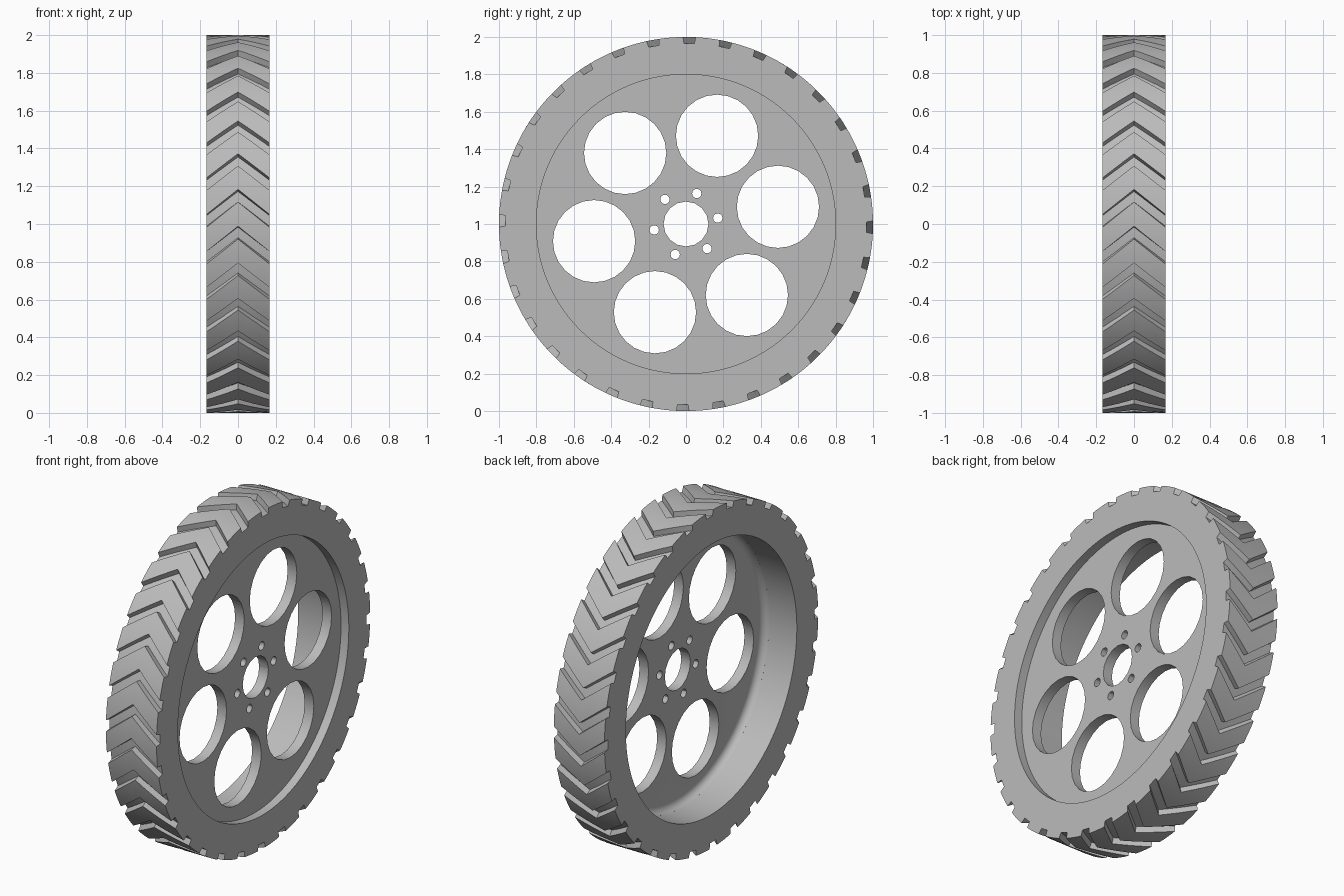
import bpy, bmesh
from math import sin, cos, pi, radians
from mathutils import Matrix

if "Cube" in bpy.data.objects:
    bpy.data.objects.remove(bpy.data.objects["Cube"])

HALF = 0.166          # half width of the tyre
RIM = 0.8             # inner radius of the tyre
CENTRE = 1.0          # axle height
GROOVES = 32
HOLE_TURN = radians(10.6)

grey = bpy.data.materials.new("matte_grey")
grey.use_nodes = True
colour = (0.5, 0.5, 0.5, 1)
grey.diffuse_color = colour
grey.node_tree.nodes["Principled BSDF"].inputs["Base Color"].default_value = colour


def point(x, r, a):
    return (x, r * cos(a), CENTRE + r * sin(a))


def finish(bm, name):
    bmesh.ops.recalc_face_normals(bm, faces=bm.faces)
    mesh = bpy.data.meshes.new(name)
    bm.to_mesh(mesh)
    bm.free()
    mesh.materials.append(grey)
    obj = bpy.data.objects.new(name, mesh)
    bpy.context.collection.objects.link(obj)
    return obj


def smooth(obj):
    bpy.ops.object.select_all(action="DESELECT")
    obj.select_set(True)
    bpy.context.view_layer.objects.active = obj
    bpy.ops.object.shade_smooth_by_angle(angle=radians(30))


def bridge(bm, a, b):
    n = len(a)
    for i in range(n):
        j = (i + 1) % n
        bm.faces.new((a[i], a[j], b[j], b[i]))


# Tyre: chevron grooves swept across the tread, plain side walls and bore
def make_tyre():
    pitch = 2 * pi / GROOVES
    top, floor, depth = 0.034, 0.029, 0.034
    land = pitch - 2 * top
    section = [(-top, 1), (-floor, 1 - depth), (0, 1 - depth), (floor, 1 - depth)]
    section += [(top + land * i / 4, 1) for i in range(4)]
    columns = [(radians(-1) + k * pitch + a, r)
               for k in range(GROOVES) for a, r in section]
    bm = bmesh.new()
    rings = []
    steps = 4
    for i in range(-steps, steps + 1):
        t = i / steps
        lead = 0.133 * (1 - abs(t))
        rings.append([bm.verts.new(point(t * HALF, r, a - lead)) for a, r in columns])
    for x in (HALF, -HALF):
        rings.append([bm.verts.new(point(x, RIM, a)) for a, r in columns])
    for i, ring in enumerate(rings):
        bridge(bm, ring, rings[(i + 1) % len(rings)])
    return finish(bm, "tyre")


# Wheel disc: flat outer face, filleted into the bore on the deep side
def make_disc():
    front, back, fillet = 0.115, 0.055, 0.04
    profile = [(front, RIM + 0.01)]
    for i in range(6):
        a = i / 5 * pi / 2
        profile.append((back - fillet * (1 - sin(a)), RIM - fillet * (1 - cos(a))))
    # from bore tangent inwards to the flat back face
    profile = [(front, RIM + 0.01), (back - fillet, RIM + 0.01)]
    for i in range(6):
        a = i / 5 * pi / 2
        profile.append((back - fillet * (1 - sin(a)), RIM - fillet * (1 - cos(a))))
    bm = bmesh.new()
    n = 128
    rings = [[bm.verts.new(point(x, r, 2 * pi * i / n)) for i in range(n)]
             for x, r in profile]
    for a, b in zip(rings, rings[1:]):
        bridge(bm, a, b)
    bm.faces.new(rings[0])
    bm.faces.new(rings[-1])
    return finish(bm, "wheel_disc")


# Hole cutters: hub bore, six large openings, six bolt holes
def make_cutter():
    bm = bmesh.new()

    def peg(distance, angle, radius, sides):
        x, y, z = point(0.08, distance, angle)
        matrix = Matrix.Translation((x, y, z)) @ Matrix.Rotation(pi / 2, 4, "Y")
        bmesh.ops.create_cone(bm, cap_ends=True, segments=sides, radius1=radius,
                              radius2=radius, depth=0.4, matrix=matrix)

    peg(0, 0, 0.12, 16)
    for k in range(6):
        angle = HOLE_TURN + k * pi / 3
        peg(0.5, angle, 0.22, 24)
        peg(0.173, angle, 0.025, 12)
    cutter = finish(bm, "hole_cutter")
    cutter.hide_render = True
    return cutter


tyre = make_tyre()
smooth(tyre)

disc = make_disc()
cutter = make_cutter()
cut = disc.modifiers.new("holes", "BOOLEAN")
cut.operation = "DIFFERENCE"
cut.solver = "EXACT"
cut.object = cutter
bpy.ops.object.select_all(action="DESELECT")
disc.select_set(True)
bpy.context.view_layer.objects.active = disc
bpy.ops.object.modifier_apply(modifier=cut.name)
bpy.data.objects.remove(cutter)
smooth(disc)
